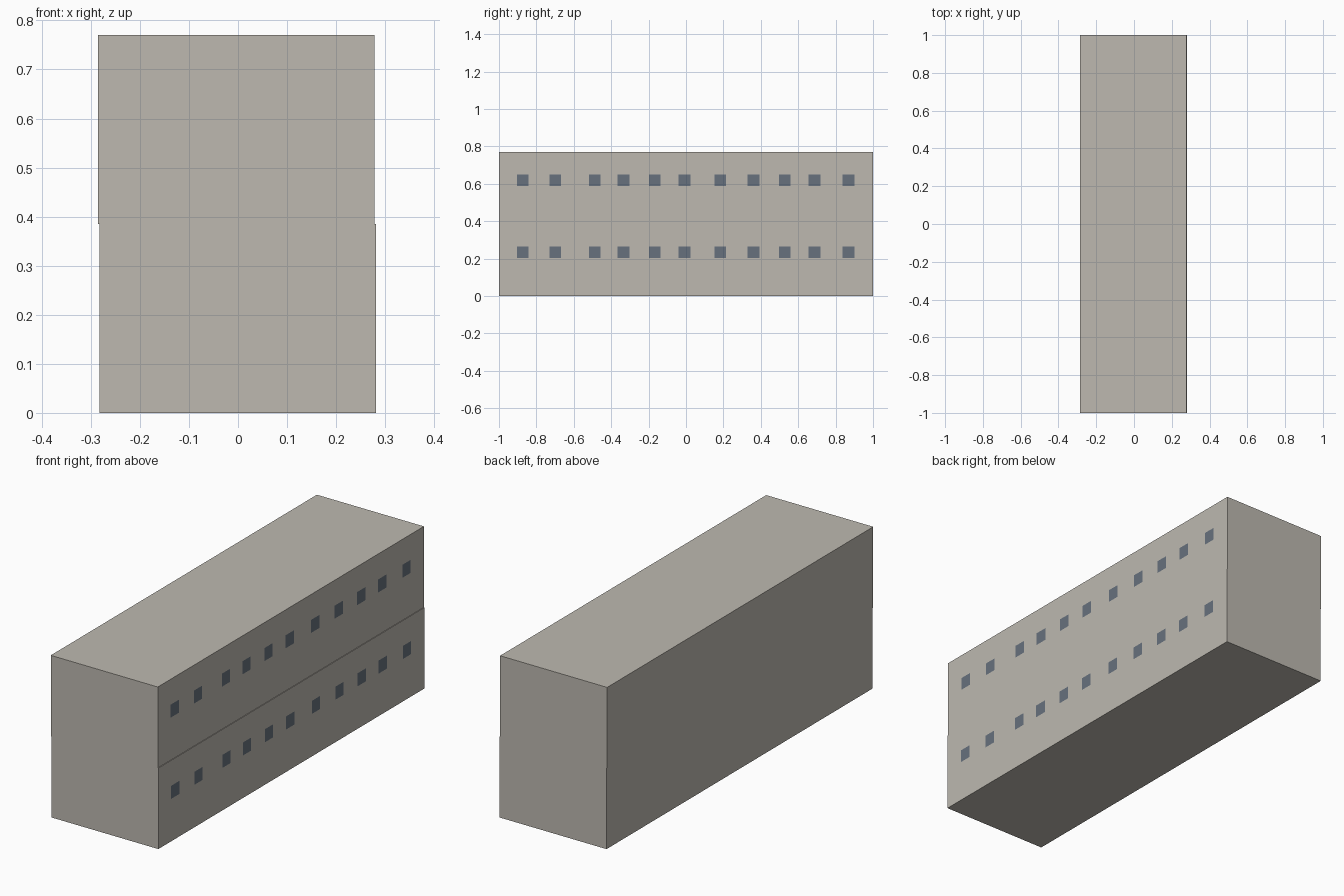
import bpy, bmesh
from mathutils import Matrix, Vector

if "Cube" in bpy.data.objects:
    bpy.data.objects.remove(bpy.data.objects["Cube"])


def material(name, rgb):
    m = bpy.data.materials.new(name)
    m.diffuse_color = (*rgb, 1.0)
    m.use_nodes = True
    m.node_tree.nodes["Principled BSDF"].inputs["Base Color"].default_value = m.diffuse_color
    return m


WALL = material("warm grey wall", (0.51, 0.485, 0.435))
GLASS = material("blue grey glass", (0.137, 0.166, 0.206))

STOREY = 0.385      # height of one storey
WIN = 0.031         # half size of a window
WIN_Z = 0.233       # window centre above the storey floor
WIN_Y = [-0.872, -0.698, -0.487, -0.334, -0.168, -0.008,
         0.184, 0.361, 0.529, 0.687, 0.869]


def storey(name, x0, x1, z0):
    bm = bmesh.new()
    size = Vector((x1 - x0, 2.0, STOREY))
    centre = Vector(((x0 + x1) / 2, 0, z0 + STOREY / 2))
    bmesh.ops.create_cube(bm, size=1.0,
                          matrix=Matrix.Translation(centre) @ Matrix.Diagonal((*size, 1)))

    # cut window outlines into the right wall only
    def cut(co, axis):
        faces = [f for f in bm.faces if f.normal.x > 0.9]
        geom = set(faces)
        for f in faces:
            geom.update(f.edges)
            geom.update(f.verts)
        bmesh.ops.bisect_plane(bm, geom=list(geom), plane_co=co, plane_no=axis)
        bm.normal_update()

    bm.normal_update()
    zc = z0 + WIN_Z
    for s in (-WIN, WIN):
        cut((0, 0, zc + s), (0, 0, 1))
        for y in WIN_Y:
            cut((0, y + s, 0), (0, 1, 0))

    # colour the cut window panes
    for f in bm.faces:
        c = f.calc_center_median()
        if f.normal.x > 0.9 and abs(c.z - zc) < WIN and any(abs(c.y - y) < WIN for y in WIN_Y):
            f.material_index = 1

    mesh = bpy.data.meshes.new(name)
    bm.to_mesh(mesh)
    bm.free()
    mesh.materials.append(WALL)
    mesh.materials.append(GLASS)
    bpy.context.collection.objects.link(bpy.data.objects.new(name, mesh))


# two stacked storeys, the upper one shifted slightly to the left
storey("lower_storey", -0.282, 0.281, 0.0)
storey("upper_storey", -0.285, 0.278, STOREY)
